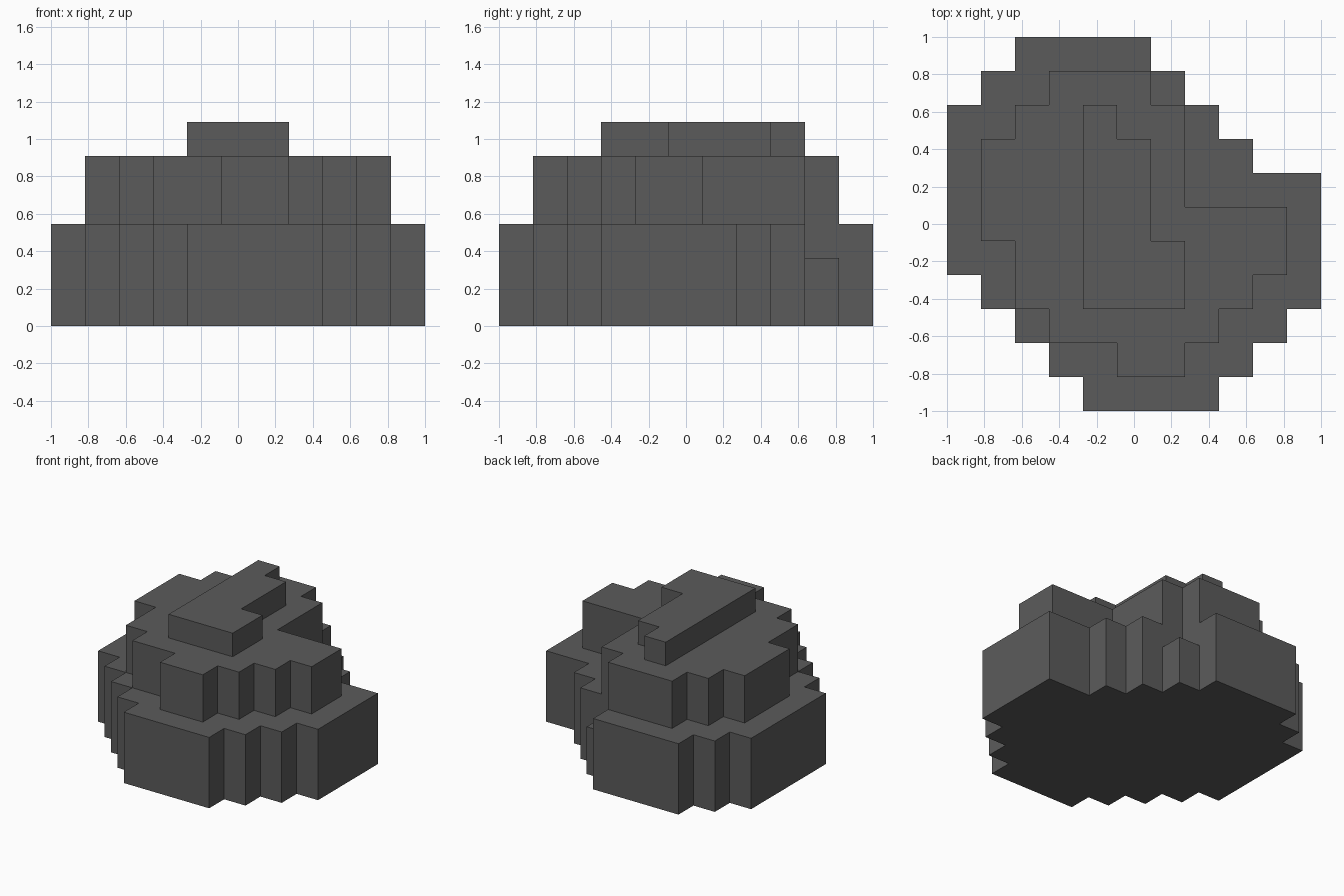
import bpy, bmesh, math
from mathutils import Vector

if "Cube" in bpy.data.objects:
    bpy.data.objects.remove(bpy.data.objects["Cube"])

U = 2 / 11  # block size: the rock is 11 blocks wide

# Tiers: first row (front to back), bottom and top level, then x span of each row
TIERS = [
    (0, 0, 3, [(4, 8), (3, 9), (2, 10), (1, 11), (0, 11), (0, 11), (0, 11),
               (0, 9), (0, 8), (1, 7), (2, 6)]),
    (1, 3, 5, [(5, 7), (3, 8), (2, 9), (2, 10), (1, 10), (1, 7), (1, 7), (2, 7), (3, 6)]),
    (3, 5, 6, [(4, 7), (4, 7), (4, 6), (4, 6), (4, 6), (4, 5)]),
]

blocks = set()
for row0, z0, z1, spans in TIERS:
    for j, (a, b) in enumerate(spans, row0):
        blocks |= {(i, j, k) for i in range(a, b) for k in range(z0, z1)}
blocks.discard((6, 9, 2))  # lower step in the back right corner

# Skin: only the outward faces of the blocks
bm = bmesh.new()
verts = {}


def corner(p):
    key = tuple(round(c) for c in p)
    if key not in verts:
        verts[key] = bm.verts.new(((key[0] - 5.5) * U, (key[1] - 5.5) * U, key[2] * U))
    return verts[key]


for block in sorted(blocks):
    for axis in range(3):
        for side in (-1, 1):
            n = Vector((0, 0, 0))
            n[axis] = side
            if tuple(int(c) for c in Vector(block) + n) in blocks:
                continue
            u = Vector((0, 0, 0))
            u[(axis + 1) % 3] = 1
            w = n.cross(u)
            mid = Vector(block) + Vector((.5, .5, .5)) + n / 2
            bm.faces.new([corner(mid + u * s / 2 + w * t / 2)
                          for s, t in ((-1, -1), (1, -1), (1, 1), (-1, 1))])

# Merge flat areas into clean large faces
bmesh.ops.dissolve_limit(bm, angle_limit=math.radians(1), verts=bm.verts[:], edges=bm.edges[:])

mesh = bpy.data.meshes.new("stepped_rock")
bm.to_mesh(mesh)
bm.free()

stone = bpy.data.materials.new("dark grey stone")
stone.diffuse_color = (0.105, 0.105, 0.105, 1)
stone.use_nodes = True
stone.node_tree.nodes["Principled BSDF"].inputs["Base Color"].default_value = stone.diffuse_color
mesh.materials.append(stone)
rock = bpy.data.objects.new("stepped_rock", mesh)
bpy.context.collection.objects.link(rock)
